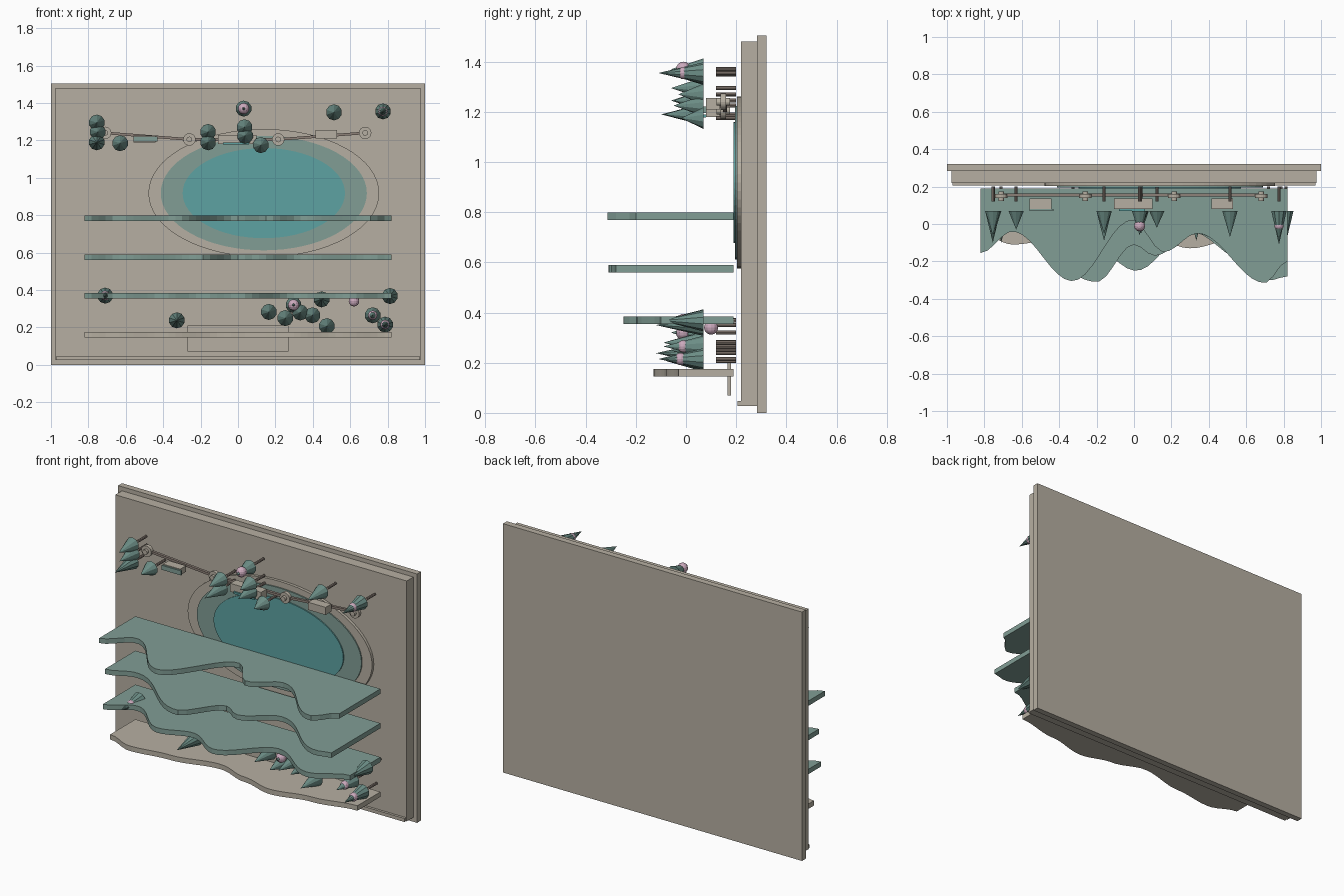
import bpy, bmesh, math
from mathutils import Matrix, Vector

cube = bpy.data.objects.get("Cube")
if cube:
    bpy.data.objects.remove(cube)


def material(name, r, g, b):
    m = bpy.data.materials.new(name)
    m.use_nodes = True
    m.diffuse_color = (r, g, b, 1)
    m.node_tree.nodes["Principled BSDF"].inputs["Base Color"].default_value = (r, g, b, 1)
    return m


stone = material("warm_stone", .47, .43, .36)
sage = material("sage_green", .22, .34, .30)
water = material("lake_teal", .11, .36, .36)
pine = material("pine_green", .15, .27, .24)
pink = material("blossom_pink", .60, .40, .51)
wood = material("grey_wood", .27, .22, .19)


def finish(name, bm, mat):
    bmesh.ops.recalc_face_normals(bm, faces=bm.faces)
    mesh = bpy.data.meshes.new(name)
    bm.to_mesh(mesh)
    bm.free()
    mesh.materials.append(mat)
    obj = bpy.data.objects.new(name, mesh)
    bpy.context.collection.objects.link(obj)
    return obj


def box(name, x0, x1, y0, y1, z0, z1, mat):
    bm = bmesh.new()
    size = Matrix.Diagonal((x1 - x0, y1 - y0, z1 - z0, 1))
    centre = Vector((x0 + x1, y0 + y1, z0 + z1)) / 2
    bmesh.ops.create_cube(bm, size=1, matrix=Matrix.Translation(centre) @ size)
    return finish(name, bm, mat)


def spike(name, x, z, back, front, r_back, r_front, mat, sides=10, stretch=1):
    """Cone or cylinder pointing out of the board, from y=back to y=front."""
    bm = bmesh.new()
    place = (Matrix.Translation((x, (back + front) / 2, z))
             @ Matrix.Diagonal((1, 1, stretch, 1)) @ Matrix.Rotation(math.pi / 2, 4, 'X'))
    bmesh.ops.create_cone(bm, cap_ends=True, segments=sides, radius1=r_back,
                          radius2=r_front, depth=back - front, matrix=place)
    return finish(name, bm, mat)


def ball(name, x, y, z, r):
    bm = bmesh.new()
    bmesh.ops.create_uvsphere(bm, u_segments=12, v_segments=8, radius=r,
                              matrix=Matrix.Translation((x, y, z)))
    return finish(name, bm, pink)


def wave(points, x):
    """Smoothly eased height between profile points."""
    for (xa, ya), (xb, yb) in zip(points, points[1:]):
        if x <= xb:
            t = (x - xa) / (xb - xa)
            return ya + (yb - ya) * (1 - math.cos(math.pi * t)) / 2
    return points[-1][1]


def terrace(name, z, points, mat, steps=44):
    bm = bmesh.new()
    xs = [-.82 + 1.64 * i / steps for i in range(steps + 1)]
    outline = [(x, wave(points, x)) for x in xs] + [(.82, .19), (-.82, .19)]
    face = bm.faces.new([bm.verts.new((x, y, z)) for x, y in outline])
    up = bmesh.ops.extrude_face_region(bm, geom=[face])
    bmesh.ops.translate(bm, vec=(0, 0, .03),
                        verts=[v for v in up["geom"] if isinstance(v, bmesh.types.BMVert)])
    return finish(name, bm, mat)


# Backing board, raised panel and lower lip
box("back_board", -1, 1, .283, .32, 0, 1.505, stone)
box("front_panel", -.975, .975, .22, .283, .027, 1.48, stone)
box("lower_lip", -.97, .97, .205, .22, .027, .048, stone)
box("lower_plate", -.27, .27, .165, .18, .07, .21, stone)

# Lake as three stacked ovals
for name, r, back, front, mat in (("lake_shore", .617, .22, .203, stone),
                                  ("lake_shallows", .551, .203, .196, sage),
                                  ("lake_water", .434, .196, .189, water)):
    spike(name, .138, .918, back, front, r, r, mat, 64, .555)

# Wavy terraces
terrace("lower_terrace", .145, [(-.82, -.05), (-.65, -.11), (-.4, -.08), (-.1, -.02),
                                (.1, -.08), (.3, -.13), (.55, -.08), (.82, -.03)], stone)
terrace("second_terrace", .355, [(-.82, -.12), (-.65, -.03), (-.4, -.2), (-.2, -.14),
                                 (.01, -.25), (.3, -.04), (.6, -.2), (.82, -.1)], sage)
terrace("third_terrace", .56, [(-.82, -.1), (-.65, -.04), (-.2, -.31), (0, -.11),
                               (.11, -.17), (.33, -.05), (.73, -.3), (.82, -.28)], sage)
terrace("upper_terrace", .768, [(-.82, -.155), (-.65, -.04), (-.33, -.305), (-.01, .02),
                                (.16, -.15), (.34, -.05), (.7, -.315), (.82, -.2)], sage)

# Trees: x, z, tip depth
trees = [(-.755, 1.295, .06), (-.75, 1.245, .06), (-.755, 1.19, .1), (-.63, 1.185, .03),
         (-.16, 1.245, .05), (-.16, 1.19, .09), (.03, 1.37, .06), (.035, 1.27, .03),
         (.038, 1.225, .05), (.122, 1.175, .02), (.513, 1.35, .07), (.775, 1.355, .11),
         (-.71, .37, .1), (-.327, .238, .12), (.165, .283, .08), (.253, .25, .06),
         (.297, .32, .06), (.333, .28, .09), (.398, .265, .07), (.447, .35, .12),
         (.475, .207, .08), (.72, .265, .09), (.787, .215, .11), (.812, .368, .1)]
for x, z, tip in trees:
    spike("tree_trunk", x, z, .2, .12, .008, .008, wood, 8)
    spike("tree_crown", x, z, .07, -tip, .043, 0, pine)

# Blossoms
for x, z, y, r in ((.03, 1.37, -.01, .03), (.297, .32, -.01, .03), (.62, .34, .1, .028),
                   (-.71, .37, -.01, .025), (.72, .265, -.01, .025),
                   (.787, .215, -.02, .025), (.775, 1.355, -.01, .025)):
    ball("blossom", x, y, z, r)

# Walkway with round stations
stops = [(-.71, 1.24), (-.26, 1.205), (.215, 1.205), (.68, 1.24)]
for (xa, za), (xb, zb) in zip(stops, stops[1:]):
    bar = box("walkway", -.5, .5, -.008, .008, -.007, .007, wood)
    bar.scale.x = math.hypot(xb - xa, zb - za)
    bar.rotation_euler.y = -math.atan2(zb - za, xb - xa)
    bar.location = ((xa + xb) / 2, .155, (za + zb) / 2)
for x, z in stops:
    spike("station_disc", x, z, .16, .138, .033, .033, stone, 20)
    spike("station_hub", x, z, .175, .122, .015, .015, stone, 16)

# Pavilions and their green canopies
for x, z, w, h in ((-.5, 1.208, .058, .018), (-.005, 1.205, .103, .025), (.472, 1.232, .058, .023)):
    box("pavilion", x - w, x + w, .08, .135, z - h, z + h, stone)
box("left_canopy", -.56, -.43, .07, .08, 1.195, 1.222, sage)
box("centre_canopy", -.08, .06, .07, .08, 1.178, 1.19, water)
